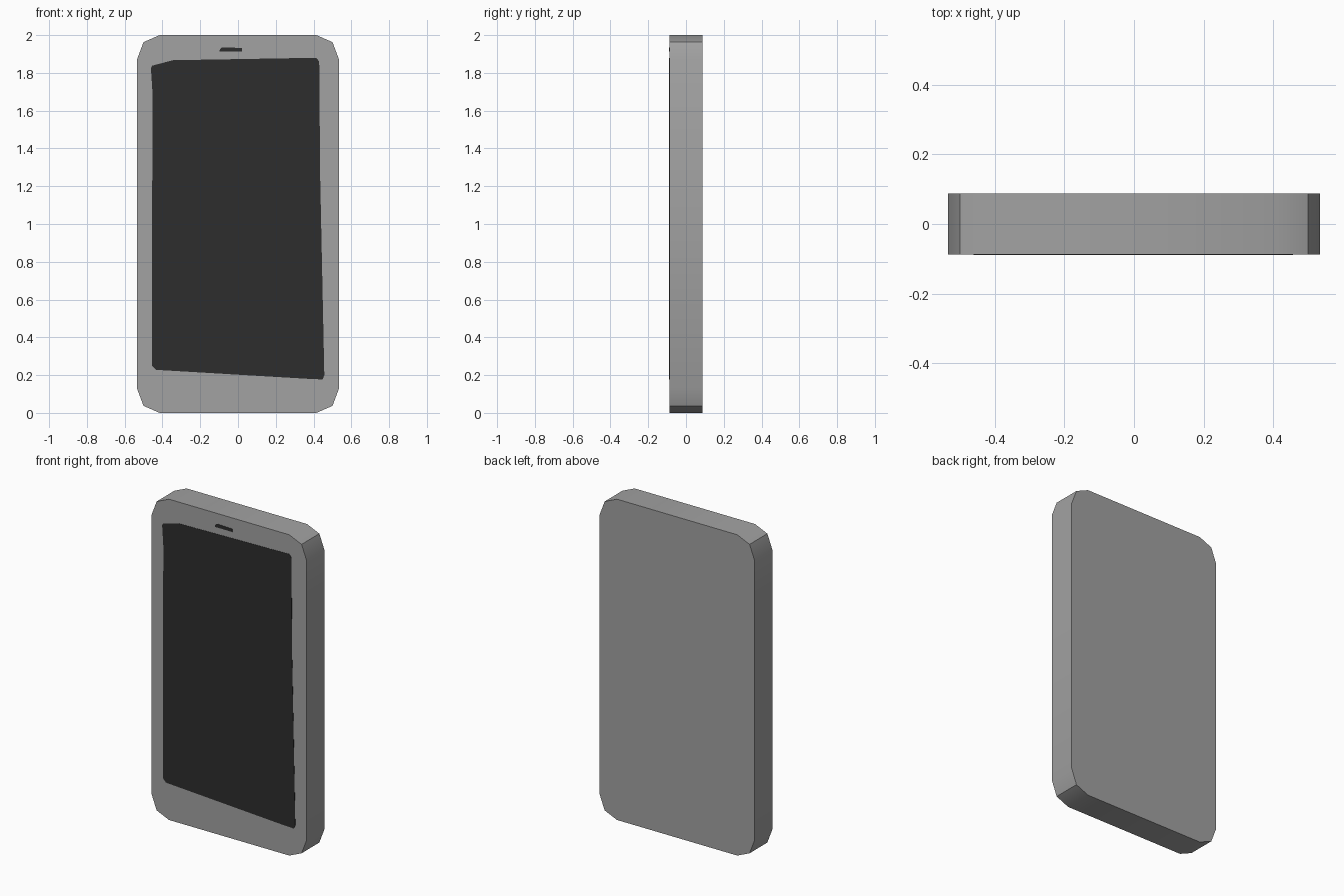
import bpy
import bmesh

if "Cube" in bpy.data.objects:
    bpy.data.objects.remove(bpy.data.objects["Cube"])


def material(name, value):
    mat = bpy.data.materials.new(name)
    mat.diffuse_color = (value, value, value, 1)
    mat.use_nodes = True
    mat.node_tree.nodes["Principled BSDF"].inputs["Base Color"].default_value = mat.diffuse_color
    return mat


def extruded_outline(name, points, y_front, y_back, mat):
    """Extrude an x-z outline from y_front to y_back."""
    bm = bmesh.new()
    face = bm.faces.new([bm.verts.new((x, y_front, z)) for x, z in points])
    result = bmesh.ops.extrude_face_region(bm, geom=[face], use_keep_orig=True)
    verts = [g for g in result["geom"] if isinstance(g, bmesh.types.BMVert)]
    bmesh.ops.translate(bm, verts=verts, vec=(0, y_back - y_front, 0))
    bmesh.ops.recalc_face_normals(bm, faces=bm.faces)
    mesh = bpy.data.meshes.new(name)
    bm.to_mesh(mesh)
    bm.free()
    mesh.materials.append(mat)
    obj = bpy.data.objects.new(name, mesh)
    bpy.context.collection.objects.link(obj)
    return obj


grey = material("casing_grey", 0.36)
dark = material("screen_black", 0.027)

HALF_DEPTH = 0.0875
PLATE = 0.0015

# Casing: one clipped corner, mirrored to all four
corner = [(0.415, 0.0), (0.50, 0.037), (0.535, 0.13)]
right = corner + [(x, 2 - z) for x, z in reversed(corner)]
outline = right + [(-x, z) for x, z in reversed(right)]
body = extruded_outline("casing", outline, -HALF_DEPTH, HALF_DEPTH, grey)
bpy.context.view_layer.objects.active = body
body.select_set(True)
bpy.ops.object.shade_smooth_by_angle(angle=0.524)

# Screen: slightly irregular dark panel on the front
screen = [(-0.435, 0.228), (0.36, 0.181), (0.448, 0.177), (0.457, 0.20),
          (0.435, 1.25), (0.43, 1.86), (0.415, 1.88), (-0.345, 1.867),
          (-0.455, 1.838), (-0.461, 1.825), (-0.453, 1.70), (-0.456, 0.25)]
extruded_outline("screen", screen, -HALF_DEPTH - PLATE, -HALF_DEPTH, dark)

# Earpiece slot above the screen
slot = [(-0.097, 1.913), (0.022, 1.913), (0.022, 1.932),
        (-0.085, 1.935), (-0.097, 1.922)]
extruded_outline("earpiece_slot", slot, -HALF_DEPTH - PLATE, -HALF_DEPTH, dark)
